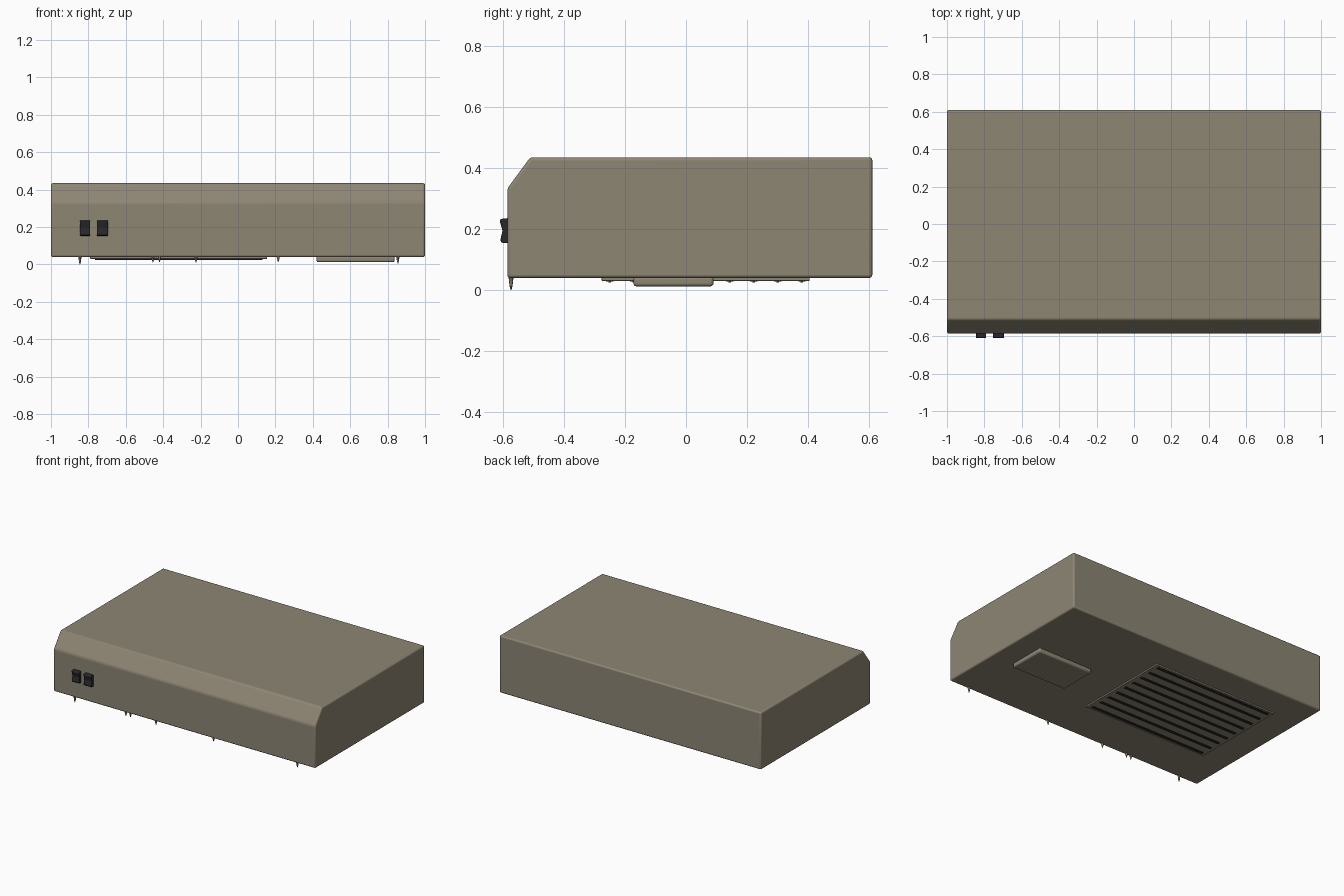
import bpy, bmesh, math

if "Cube" in bpy.data.objects:
    bpy.data.objects.remove(bpy.data.objects["Cube"])


def material(name, rgb):
    m = bpy.data.materials.new(name)
    m.diffuse_color = (*rgb, 1)
    m.use_nodes = True
    m.node_tree.nodes["Principled BSDF"].inputs["Base Color"].default_value = m.diffuse_color
    return m


ENAMEL = material("beige enamel", (0.27, 0.237, 0.175))
BLACK = material("black plastic", (0.022, 0.022, 0.024))
DARK = material("dark slot", (0.03, 0.03, 0.028))


def finish(name, bm, mat, bevel=0, segments=3):
    bmesh.ops.recalc_face_normals(bm, faces=bm.faces)
    me = bpy.data.meshes.new(name)
    bm.to_mesh(me)
    bm.free()
    me.materials.append(mat)
    ob = bpy.data.objects.new(name, me)
    bpy.context.collection.objects.link(ob)
    if bevel:
        mod = ob.modifiers.new("bevel", 'BEVEL')
        mod.width = bevel
        mod.segments = segments
        mod.limit_method = 'ANGLE'
        mod.angle_limit = math.radians(25)
    bpy.ops.object.select_all(action='DESELECT')
    ob.select_set(True)
    bpy.context.view_layer.objects.active = ob
    bpy.ops.object.shade_smooth_by_angle(angle=math.radians(35))
    return ob


def extrude_x(name, profile, x0, x1, mat, bevel=0, segments=3):
    """Side profile of (y, z) points extruded from x0 to x1."""
    bm = bmesh.new()
    face = bm.faces.new([bm.verts.new((x0, y, z)) for y, z in profile])
    new = bmesh.ops.extrude_face_region(bm, geom=[face])["geom"]
    for v in new:
        if isinstance(v, bmesh.types.BMVert):
            v.co.x = x1
    return finish(name, bm, mat, bevel, segments)


def box(name, x0, x1, y0, y1, z0, z1, mat, bevel=0):
    return extrude_x(name, [(y0, z0), (y1, z0), (y1, z1), (y0, z1)],
                     x0, x1, mat, bevel)


# hood body with sloped upper front edge
extrude_x("hood_body", [(-0.585, 0.04), (0.61, 0.04), (0.61, 0.435),
                        (-0.51, 0.435), (-0.585, 0.333)],
          -1, 1, ENAMEL, 0.01)

# two rocker switches on the front
rocker = [(-0.58, 0.153), (-0.603, 0.155), (-0.608, 0.163), (-0.601, 0.195),
          (-0.61, 0.226), (-0.607, 0.233), (-0.58, 0.236)]
for i, (a, b) in enumerate([(-0.845, -0.79), (-0.755, -0.695)]):
    extrude_x(f"rocker_switch_{i + 1}", rocker, a, b, BLACK, 0.003, 2)

# light cover under the hood
box("light_cover", 0.42, 0.838, -0.172, 0.09, 0.012, 0.045, ENAMEL, 0.01)

# grease filter plate with slots and small lips
box("filter_plate", -0.79, 0.155, -0.276, 0.405, 0.03, 0.045, ENAMEL, 0.002)
for i in range(9):
    y = -0.25 + i * 0.0787
    box(f"filter_slot_{i + 1}", -0.765, 0.13, y - 0.012, y + 0.012,
        0.0285, 0.032, DARK)
    box(f"filter_lip_{i + 1}", -0.765, 0.13, y - 0.004, y + 0.004,
        0.025, 0.032, DARK)

# drips hanging from the lower front edge: (x, tip height)
drips = [(-0.845, 0.0), (-0.455, 0.01), (-0.42, 0.012),
         (-0.225, 0.01), (0.215, 0.012), (0.855, 0.004)]
for i, (x, tip) in enumerate(drips):
    bm = bmesh.new()
    rings = [(0.009, 0.045), (0.008, 0.037), (0.005, tip + 0.013),
             (0.0012, tip)]
    loops = [[bm.verts.new((x + r * math.cos(k * math.pi / 5),
                            -0.573 + r * math.sin(k * math.pi / 5), z))
              for k in range(10)] for r, z in rings]
    for lo, hi in zip(loops, loops[1:]):
        for k in range(10):
            n = (k + 1) % 10
            bm.faces.new((lo[k], lo[n], hi[n], hi[k]))
    bm.faces.new(loops[0])
    bm.faces.new(loops[-1])
    finish(f"drip_{i + 1}", bm, ENAMEL)
